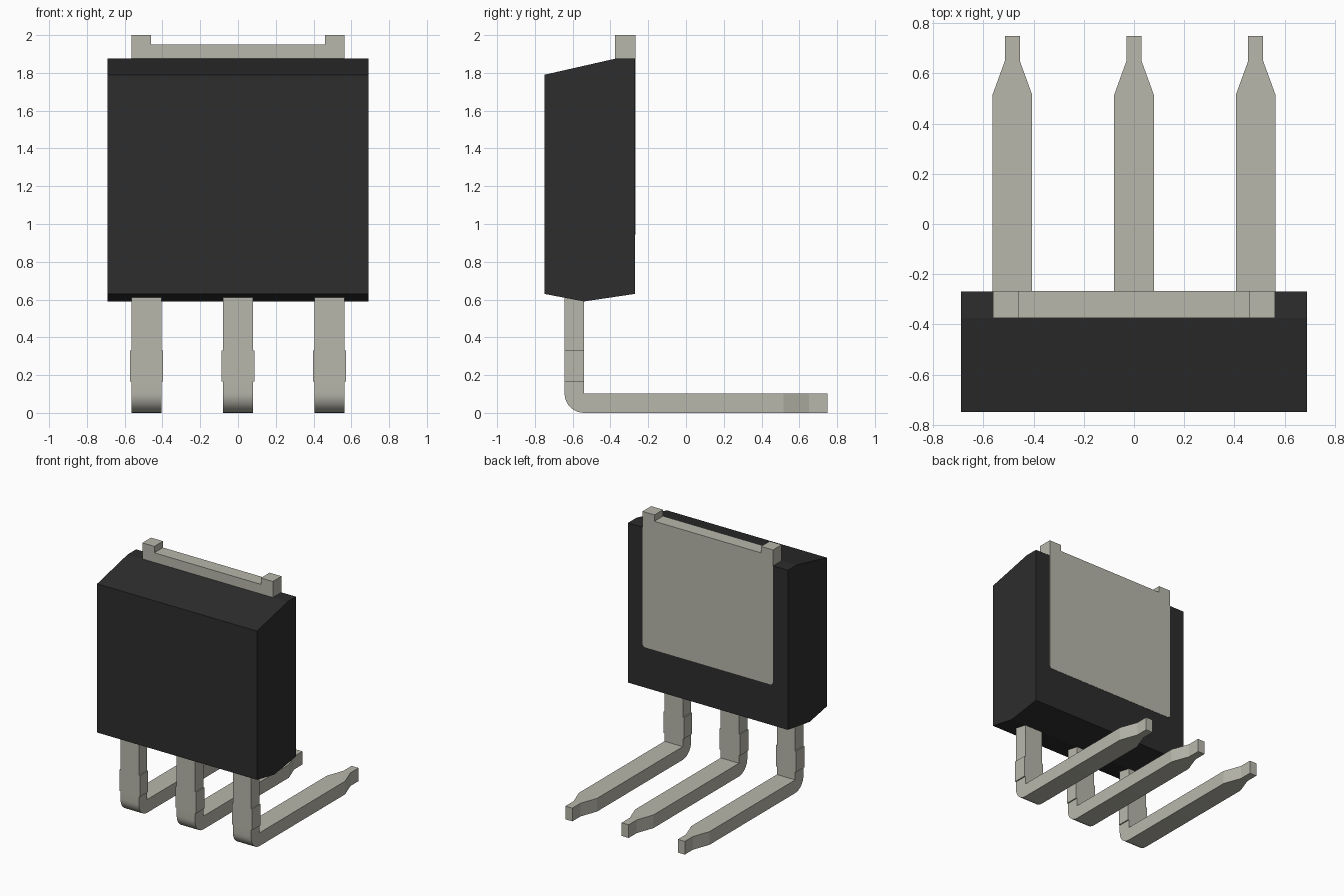
import bpy, bmesh, math

cube = bpy.data.objects.get("Cube")
if cube:
    bpy.data.objects.remove(cube, do_unlink=True)


def make_material(name, rgb):
    mat = bpy.data.materials.new(name)
    mat.use_nodes = True
    mat.diffuse_color = (*rgb, 1)
    mat.node_tree.nodes["Principled BSDF"].inputs["Base Color"].default_value = (*rgb, 1)
    return mat


BLACK = make_material("black plastic", (0.026, 0.026, 0.026))
METAL = make_material("tinned metal", (0.48, 0.475, 0.41))


def finish(bm, name, mat):
    bmesh.ops.remove_doubles(bm, verts=bm.verts, dist=0.0005)
    bmesh.ops.recalc_face_normals(bm, faces=bm.faces)
    mesh = bpy.data.meshes.new(name)
    bm.to_mesh(mesh)
    bm.free()
    mesh.materials.append(mat)
    obj = bpy.data.objects.new(name, mesh)
    bpy.context.collection.objects.link(obj)
    return obj


def prism(name, points, offset, mat):
    """Extrude a closed flat outline along an offset vector."""
    bm = bmesh.new()
    face = bm.faces.new([bm.verts.new(p) for p in points])
    new = bmesh.ops.extrude_face_region(bm, geom=[face])["geom"]
    verts = [g for g in new if isinstance(g, bmesh.types.BMVert)]
    bmesh.ops.translate(bm, verts=verts, vec=offset)
    return finish(bm, name, mat)


# Body: side profile extruded across the width
HALF = 0.69
side = [(-0.75, 0.63), (-0.54, 0.59), (-0.27, 0.63),
        (-0.27, 1.875), (-0.375, 1.875), (-0.75, 1.79)]
prism("body", [(-HALF, y, z) for y, z in side], (2 * HALF, 0, 0), BLACK)

# Heat tab: half outline mirrored, with rounded lower corners and two ears
R = 0.025
right = [(0.563 - R + R * math.sin(a), 0.945 + R - R * math.cos(a))
         for a in (math.radians(d) for d in range(0, 91, 30))]
right += [(0.563, 2.0), (0.46, 2.0), (0.46, 1.95)]
outline = right + [(-x, z) for x, z in reversed(right)]
prism("heat_tab", [(x, -0.375, z) for x, z in outline], (0, 0.107, 0), METAL)


# Leads: rectangular sections lofted down, around the bend and out to the tip
FRONT, BACK, THICK = -0.643, -0.54, 0.103
WIDE, BASE, TIP = 0.088, 0.079, 0.03


def lead_sections():
    """Pairs of outer and inner (y, z) points with a half width."""
    for z, w in ((0.66, BASE), (0.33, BASE), (0.33, WIDE),
                 (0.165, WIDE), (0.165, BASE)):
        yield (FRONT, z), (BACK, z), w
    for i in range(9):
        a = math.pi / 2 * i / 8
        yield ((BACK - THICK * math.cos(a), THICK - THICK * math.sin(a)),
               (BACK, THICK), BASE)
    for y, w in ((0.515, BASE), (0.65, TIP), (0.75, TIP)):
        yield (y, 0), (y, THICK), w


def make_lead(name, x):
    bm = bmesh.new()
    rings = []
    for outer, inner, w in lead_sections():
        corners = ((-w, outer), (w, outer), (w, inner), (-w, inner))
        rings.append([bm.verts.new((x + dx, *p)) for dx, p in corners])
    for a, b in zip(rings, rings[1:]):
        for i in range(4):
            j = (i + 1) % 4
            bm.faces.new((a[i], a[j], b[j], b[i]))
    bm.faces.new(rings[0])
    bm.faces.new(rings[-1])
    obj = finish(bm, name, METAL)
    bpy.ops.object.select_all(action="DESELECT")
    obj.select_set(True)
    bpy.context.view_layer.objects.active = obj
    bpy.ops.object.shade_smooth_by_angle(angle=math.radians(15))


for name, x in (("right_lead", -0.485), ("middle_lead", 0), ("left_lead", 0.485)):
    make_lead(name, x)
